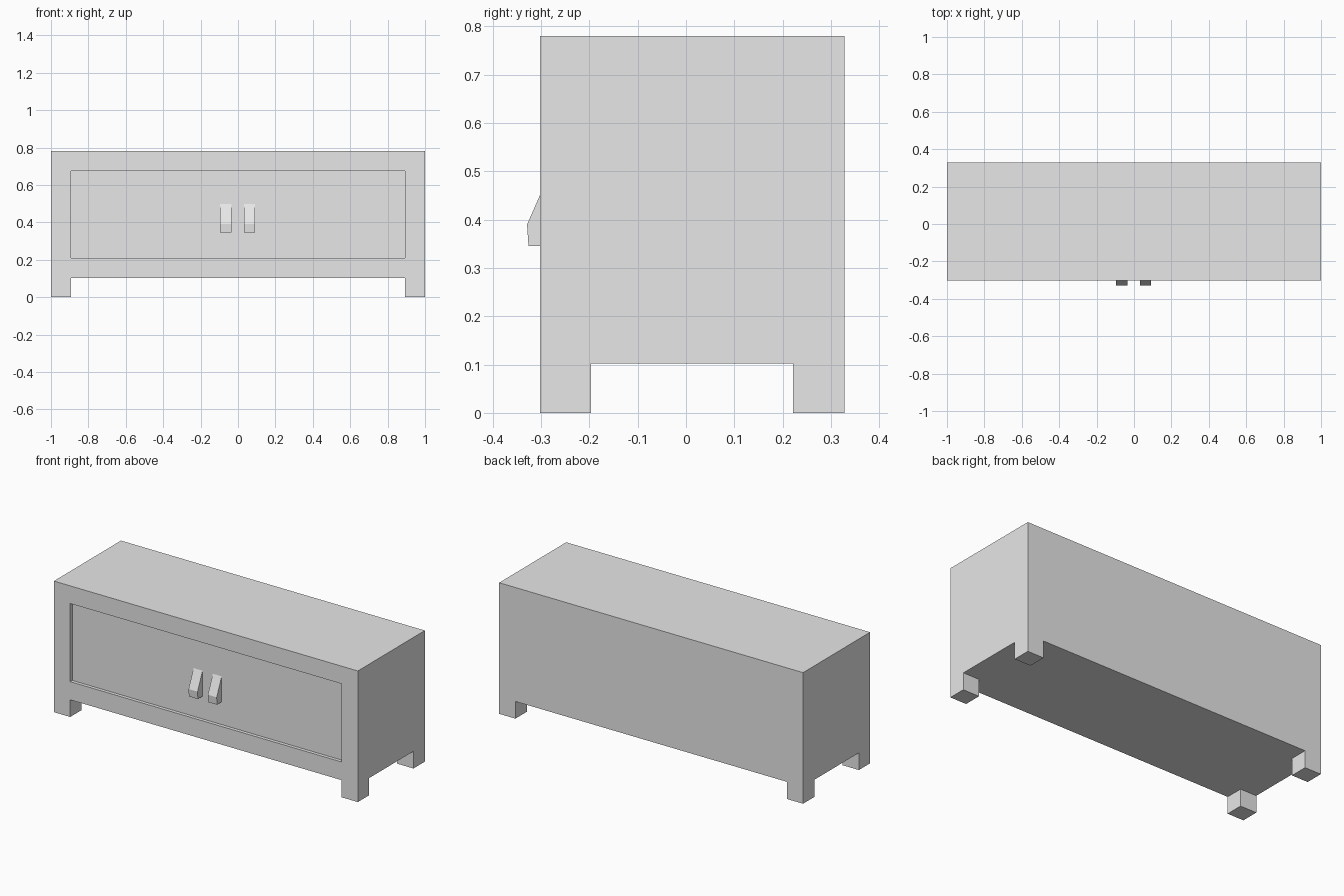
import bpy, bmesh
from mathutils import Vector

if "Cube" in bpy.data.objects:
    bpy.data.objects.remove(bpy.data.objects["Cube"])

grey = bpy.data.materials.new("light grey")
grey.diffuse_color = (0.8, 0.8, 0.8, 1)
grey.use_nodes = True
grey.node_tree.nodes["Principled BSDF"].inputs["Base Color"].default_value = grey.diffuse_color

FRONT, BACK, TOP, BASE = -0.302, 0.328, 0.78, 0.102
LEG_X, RECESS = 0.893, 0.02
DOOR_BOTTOM, DOOR_TOP = 0.21, 0.675


def finish(bm, name):
    bmesh.ops.recalc_face_normals(bm, faces=bm.faces)
    mesh = bpy.data.meshes.new(name)
    bm.to_mesh(mesh)
    bm.free()
    mesh.materials.append(grey)
    obj = bpy.data.objects.new(name, mesh)
    bpy.context.collection.objects.link(obj)
    return obj


def push(bm, faces, offset):
    """Extrude a set of faces by an offset, leaving no inner faces."""
    out = bmesh.ops.extrude_face_region(bm, geom=faces)["geom"]
    bmesh.ops.delete(bm, geom=faces, context="FACES_ONLY")
    verts = [v for v in out if isinstance(v, bmesh.types.BMVert)]
    bmesh.ops.translate(bm, verts=verts, vec=offset)


# Cabinet body, sliced where the legs and door panel begin
bm = bmesh.new()
bmesh.ops.create_cube(bm, size=1)
for v in bm.verts:
    v.co = (2 * v.co.x, FRONT if v.co.y < 0 else BACK, BASE if v.co.z < 0 else TOP)
cuts = [((-LEG_X, 0, 0), (1, 0, 0)), ((LEG_X, 0, 0), (1, 0, 0)),
        ((0, -0.197, 0), (0, 1, 0)), ((0, 0.221, 0), (0, 1, 0)),
        ((0, 0, DOOR_BOTTOM), (0, 0, 1)), ((0, 0, DOOR_TOP), (0, 0, 1))]
for co, no in cuts:
    bmesh.ops.bisect_plane(bm, geom=bm.verts[:] + bm.edges[:] + bm.faces[:],
                           plane_co=co, plane_no=no)
bm.normal_update()

# Four legs drawn down from the bottom corners
corners = []
for f in bm.faces:
    c = f.calc_center_median()
    if f.normal.z < -0.9 and abs(c.x) > LEG_X and not -0.197 < c.y < 0.221:
        corners.append(f)
push(bm, corners, Vector((0, 0, -BASE)))

# Recessed door panel
bm.normal_update()
panel = []
for f in bm.faces:
    c = f.calc_center_median()
    if f.normal.y < -0.9 and c.y < FRONT + 0.01 and abs(c.x) < LEG_X \
            and DOOR_BOTTOM < c.z < DOOR_TOP:
        panel.append(f)
push(bm, panel, Vector((0, RECESS, 0)))

bmesh.ops.dissolve_limit(bm, angle_limit=0.01, verts=bm.verts, edges=bm.edges)
finish(bm, "cabinet")

# Wedge-shaped handles standing on the door panel
profile = [(FRONT + RECESS, 0.345), (-0.326, 0.345), (-0.329, 0.39), (FRONT + RECESS, 0.497)]
for name, x0, x1 in (("left_handle", -0.095, -0.036), ("right_handle", 0.032, 0.09)):
    bm = bmesh.new()
    face = bm.faces.new([bm.verts.new((x0, y, z)) for y, z in profile])
    out = bmesh.ops.extrude_face_region(bm, geom=[face])["geom"]
    bmesh.ops.translate(bm, vec=(x1 - x0, 0, 0),
                        verts=[v for v in out if isinstance(v, bmesh.types.BMVert)])
    finish(bm, name)
